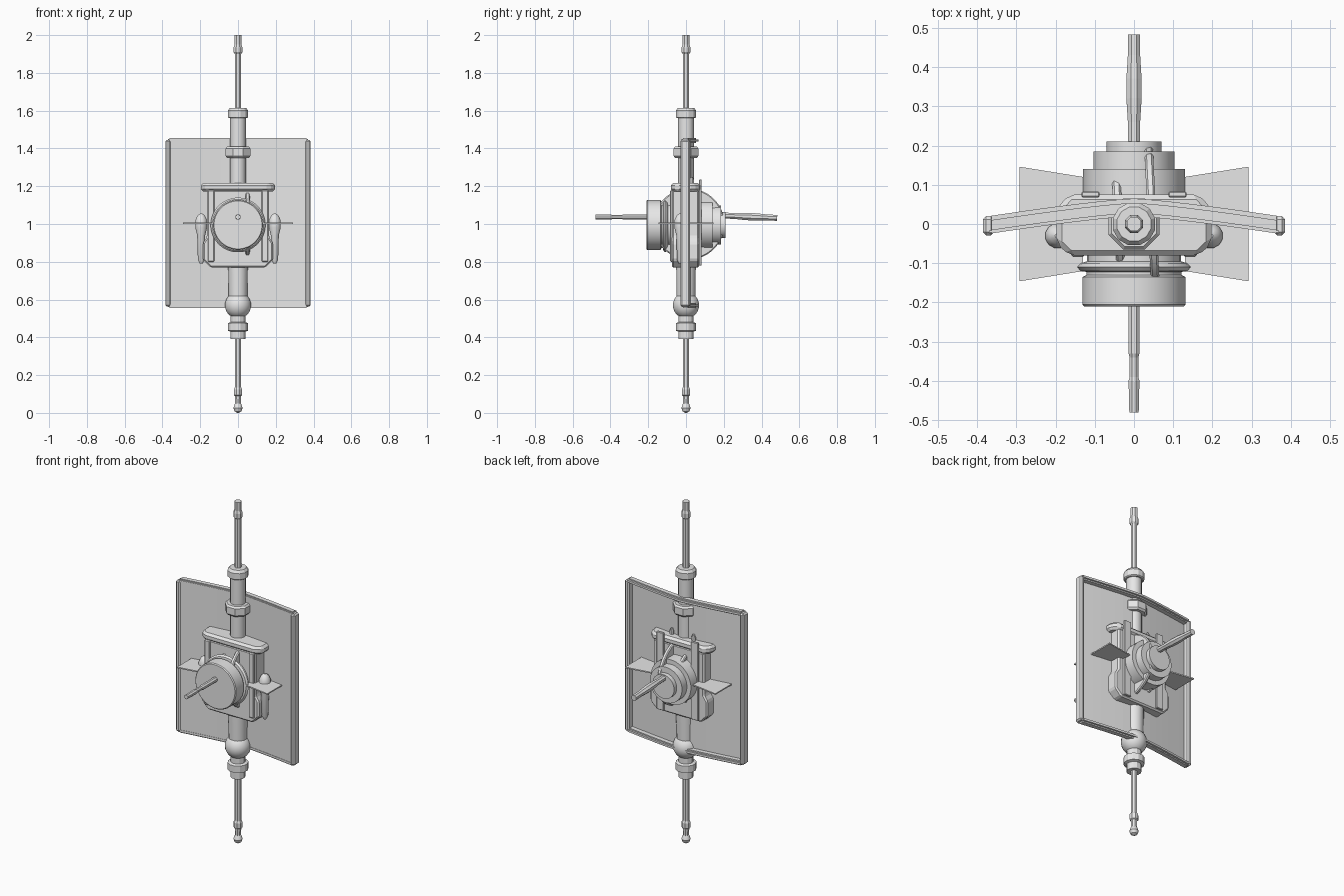
import bpy, bmesh, math
from mathutils import Matrix, Vector

cube = bpy.data.objects.get("Cube")
if cube:
    bpy.data.objects.remove(cube, do_unlink=True)

grey = bpy.data.materials.new("plain_grey")
grey.use_nodes = True
colour = (0.8, 0.8, 0.8, 1)
grey.diffuse_color = colour
grey.node_tree.nodes["Principled BSDF"].inputs["Base Color"].default_value = colour

Z_AXIS = Matrix.Identity(4)
Y_AXIS = Matrix.Rotation(-math.pi / 2, 4, 'X')   # local z becomes +y
X_AXIS = Matrix.Rotation(math.pi / 2, 4, 'Y')    # local z becomes +x


def finish(name, bm, smooth=None, bevel=0):
    bmesh.ops.recalc_face_normals(bm, faces=bm.faces)
    if bevel:
        bmesh.ops.bevel(bm, geom=list(bm.edges), offset=bevel, segments=1, affect='EDGES')
    mesh = bpy.data.meshes.new(name)
    bm.to_mesh(mesh)
    bm.free()
    mesh.materials.append(grey)
    obj = bpy.data.objects.new(name, mesh)
    bpy.context.collection.objects.link(obj)
    if smooth:
        bpy.ops.object.select_all(action='DESELECT')
        obj.select_set(True)
        bpy.context.view_layer.objects.active = obj
        bpy.ops.object.shade_smooth_by_angle(angle=math.radians(smooth))
    return obj


def lathe(name, profile, axis=Z_AXIS, centre=(0, 0, 0), sides=16, smooth=35):
    """Turn (radius, height) pairs about an axis and cap both ends."""
    bm = bmesh.new()
    rings = []
    for r, h in profile:
        ring = []
        for i in range(sides):
            a = 2 * math.pi * (i + 0.5) / sides
            p = axis @ Vector((r * math.cos(a), r * math.sin(a), h))
            ring.append(bm.verts.new(p + Vector(centre)))
        rings.append(ring)
    for low, high in zip(rings, rings[1:]):
        for i in range(sides):
            j = (i + 1) % sides
            bm.faces.new((low[i], low[j], high[j], high[i]))
    bm.faces.new(rings[0])
    bm.faces.new(rings[-1])
    return finish(name, bm, smooth)


def box(name, x, y, z, bevel=0):
    bm = bmesh.new()
    size = Matrix.Diagonal((x[1] - x[0], y[1] - y[0], z[1] - z[0], 1))
    mid = Matrix.Translation([(a + b) / 2 for a, b in (x, y, z)])
    bmesh.ops.create_cube(bm, size=1, matrix=mid @ size)
    return finish(name, bm, None, bevel)


def prism(name, outline, low, high, to_world, bevel=0):
    """Extrude a 2D outline between two depths."""
    bm = bmesh.new()
    ends = [[bm.verts.new(to_world(u, v, d)) for u, v in outline] for d in (low, high)]
    n = len(outline)
    for i in range(n):
        j = (i + 1) % n
        bm.faces.new((ends[0][i], ends[0][j], ends[1][j], ends[1][i]))
    bm.faces.new(ends[0])
    bm.faces.new(ends[1])
    return finish(name, bm, None, bevel)


# Staff, from bottom tip to top tip
lathe("bottom_tip", [(0.004, 0), (0.018, 0.008), (0.025, 0.026), (0.019, 0.044), (0.014, 0.052)])
lathe("lower_rod", [(0.016, 0.045), (0.018, 0.09), (0.024, 0.095), (0.024, 0.125),
                    (0.018, 0.135), (0.018, 0.4)], sides=8, smooth=None)
lathe("lower_collar", [(0.04, 0.39), (0.04, 0.43), (0.056, 0.435), (0.056, 0.475),
                       (0.04, 0.48), (0.04, 0.53)], sides=12, smooth=None)
ball = [(0.07 * math.sin(a), 0.57 - 0.07 * math.cos(a))
        for a in [math.pi * i / 12 for i in range(1, 12)]]
lathe("ball_joint", ball, sides=24)
lathe("lower_tube", [(0.05, 0.6), (0.053, 0.78)])
lathe("upper_tube", [(0.042, 1.17), (0.042, 1.57)])
lathe("middle_collar", [(0.062, 1.35), (0.071, 1.36), (0.071, 1.4), (0.062, 1.41)],
      sides=8, smooth=None)
lathe("top_collar", [(0.05, 1.56), (0.056, 1.565), (0.056, 1.6), (0.045, 1.615)],
      sides=12, smooth=None)
lathe("upper_rod", [(0.018, 1.6), (0.018, 1.9), (0.025, 1.91), (0.025, 1.935),
                    (0.02, 1.95), (0.02, 2.0)], sides=8, smooth=None)


# Bent panel and its rear frame
def bend(x):
    return 0.04 - 0.045 * (abs(x) / 0.37) ** 1.25


def bent_strip(name, half, back, front, z):
    xs = [half * (i / 8 - 1) for i in range(17)]
    outline = [(x, bend(x) + front) for x in xs] + [(x, bend(x) + back) for x in reversed(xs)]
    return prism(name, outline, z[0], z[1], lambda u, v, d: (u, v, d))


bent_strip("panel_sheet", 0.37, -0.012, -0.018, (0.56, 1.45))
for label, z in (("bottom", 0.568), ("top", 1.442)):
    bent_strip(label + "_frame_bar", 0.363, 0.025, -0.02, (z - 0.006, z + 0.006))
    bent_strip(label + "_frame_core", 0.363, 0.014, -0.012, (z - 0.013, z + 0.013))
for label, s in (("left", 1), ("right", -1)):
    x = s * 0.371
    box(label + "_frame_bar", (x - 0.014, x + 0.014), (-0.029, 0.02), (0.562, 1.446), 0.008)

# Central housing
housing = [(-0.145, 0.77), (0.145, 0.77), (0.185, 0.81), (0.185, 0.9),
           (0.165, 0.93), (0.165, 1.18), (-0.165, 1.18), (-0.165, 0.93),
           (-0.185, 0.9), (-0.185, 0.81)]
prism("housing", housing, -0.075, 0.07, lambda u, v, d: (u, d, v), 0.008)
bar = [(-0.165, -0.08), (0.165, -0.08), (0.197, -0.05), (0.197, 0.04),
       (0.165, 0.075), (-0.165, 0.075), (-0.197, 0.04), (-0.197, -0.05)]
prism("housing_top_bar", bar, 1.172, 1.217, lambda u, v, d: (u, v, d), 0.013)

# Paired housing fittings
for label, s in (("left", 1), ("right", -1)):
    def span(a, b):
        return tuple(sorted((s * a, s * b)))
    box(label + "_back_strip", span(0.088, 0.134), (0.068, 0.083), (0.78, 1.235), 0.003)
    box(label + "_front_post", span(0.125, 0.16), (-0.084, -0.06), (0.8, 1.18), 0.005)
    lathe(label + "_side_pod", [(0.008, 0.79), (0.018, 0.81), (0.022, 0.94), (0.032, 0.98),
                                (0.032, 1.02), (0.02, 1.045), (0.006, 1.055)],
          centre=(s * 0.195, -0.03, 0), sides=12)
    lathe(label + "_top_stud", [(0.012, 1.2), (0.012, 1.235), (0.006, 1.25)],
          centre=(s * 0.07, 0.03, 0), sides=8)
    fin = [(s * 0.13, -0.12), (s * 0.292, -0.146), (s * 0.292, 0.146), (s * 0.13, 0.12)]
    prism(label + "_side_fin", fin, 1.0, 1.007, lambda u, v, d: (u, v, d))

# Drums on the front and back
lathe("front_drum", [(0.12, -0.06), (0.12, -0.095), (0.136, -0.1), (0.145, -0.11),
                     (0.136, -0.12), (0.122, -0.122), (0.122, -0.13), (0.132, -0.135),
                     (0.132, -0.205), (0.127, -0.21)], Y_AXIS, (0, 0, 0.995), 40)
lathe("back_drum", [(0.13, 0.05), (0.13, 0.14), (0.104, 0.14), (0.104, 0.185),
                    (0.07, 0.185), (0.07, 0.21)], Y_AXIS, (0, 0, 0.995), 32)

# Thin crescent plates crossing the housing
for label, x, r, y in (("large", 0.046, 0.188, 0.015), ("small", -0.04, 0.152, 0.01)):
    plate = lathe(label + "_crescent_plate", [(r - 0.006, -0.011), (r, -0.006),
                                              (r, 0.006), (r - 0.006, 0.011)],
                  X_AXIS, (0, 0, 0), 40)
    plate.location = (x, y, 1.0)
    plate.rotation_euler.z = 0.05

# Front pointer rod and back handle
lathe("front_rod", [(0.015, -0.2), (0.015, -0.33), (0.012, -0.34), (0.012, -0.39),
                    (0.015, -0.4), (0.013, -0.48)], Y_AXIS, (0, 0, 1.037), 8, None)
handle = lathe("back_handle", [(0.017, 0), (0.017, 0.06), (0.021, 0.12), (0.021, 0.17),
                               (0.017, 0.23), (0.017, 0.283)], Y_AXIS, (0, 0, 0), 8, None)
handle.location = (0, 0.2, 1.045)
handle.rotation_euler.x = -0.045
